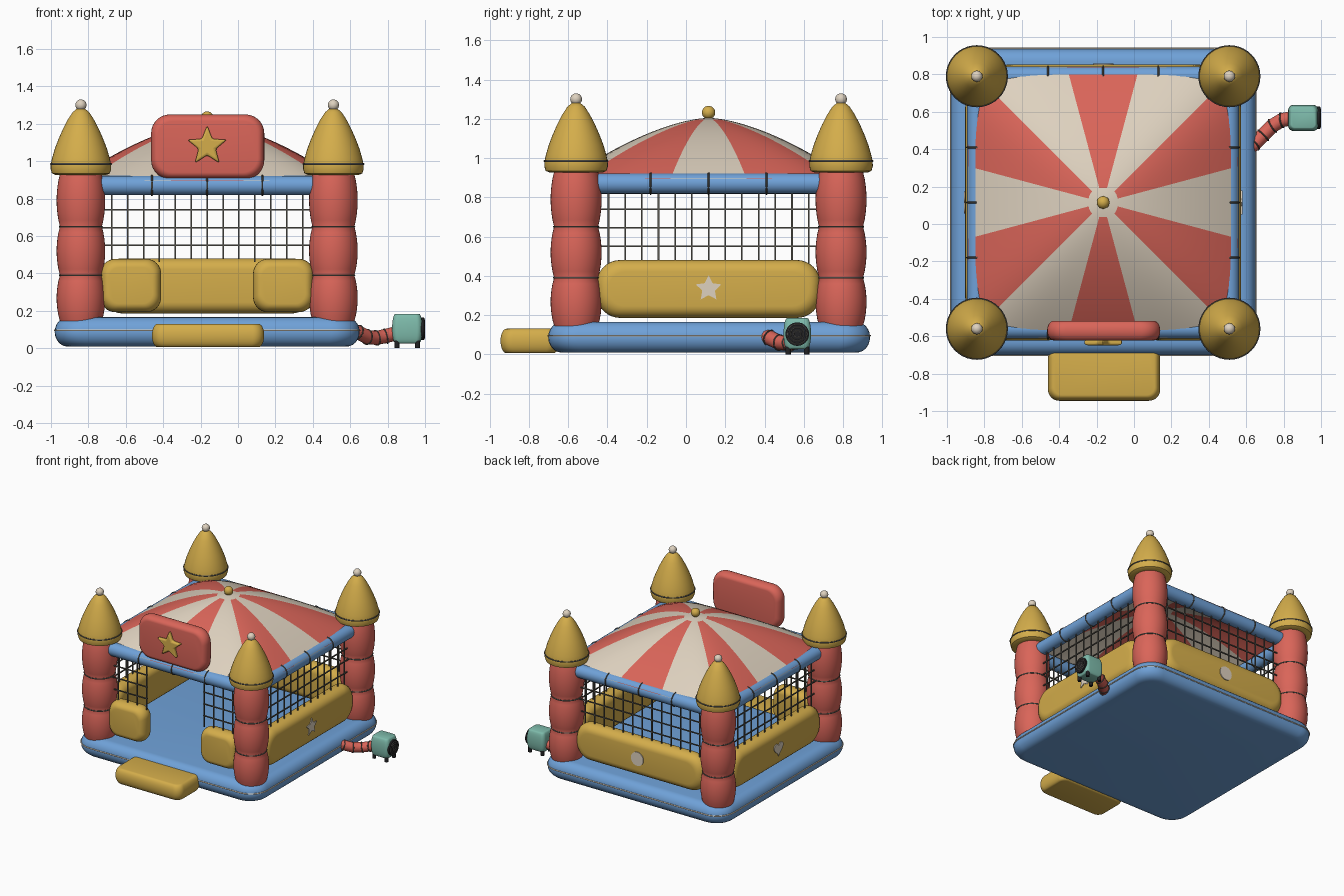
import bpy, bmesh, math
from mathutils import Matrix, Vector

if "Cube" in bpy.data.objects:
    bpy.data.objects.remove(bpy.data.objects["Cube"])

T, R, pi = Matrix.Translation, Matrix.Rotation, math.pi
CX, CY, OFF = -0.165, 0.115, 0.675          # castle centre and tower offset


def mat(name, c):
    m = bpy.data.materials.new(name)
    m.diffuse_color = (*c, 1)
    m.use_nodes = True
    m.node_tree.nodes["Principled BSDF"].inputs["Base Color"].default_value = m.diffuse_color
    return m


RED = mat("coral red", (0.70, 0.13, 0.10))
YEL = mat("golden yellow", (0.66, 0.42, 0.07))
BLUE = mat("sky blue", (0.16, 0.36, 0.69))
CREAM = mat("cream", (0.73, 0.64, 0.52))
TEAL = mat("teal", (0.21, 0.50, 0.41))
DARK = mat("black", (0.015, 0.015, 0.017))
GREY = mat("net grey", (0.10, 0.095, 0.08))


def finish(name, bm, mats, M=None, angle=40):
    if M is not None:
        bm.transform(M)
    bmesh.ops.recalc_face_normals(bm, faces=bm.faces)
    me = bpy.data.meshes.new(name)
    bm.to_mesh(me)
    bm.free()
    me.shade_smooth()
    me.set_sharp_from_angle(angle=math.radians(angle))
    for m in mats if isinstance(mats, list) else [mats]:
        me.materials.append(m)
    ob = bpy.data.objects.new(name, me)
    bpy.context.collection.objects.link(ob)
    return ob


def skin(bm, rings, caps=True, closed=False):
    """Join rings of points into a surface."""
    vs = [[bm.verts.new(p) for p in ring] for ring in rings]
    n = len(vs[0])
    pairs = list(zip(vs, vs[1:])) + ([(vs[-1], vs[0])] if closed else [])
    for a, b in pairs:
        for i in range(n):
            j = (i + 1) % n
            bm.faces.new((a[i], a[j], b[j], b[i]))
    if caps and not closed:
        bm.faces.new(vs[0])
        bm.faces.new(vs[-1])


def rrect(w, h, r, z=0.0, seg=8):
    r = max(min(r, w / 2 - .001, h / 2 - .001), 0.004)
    out = []
    for q, (sx, sy) in enumerate([(1, 1), (-1, 1), (-1, -1), (1, -1)]):
        for i in range(seg + 1):
            a = (q + i / seg) * pi / 2
            out.append(Vector((sx * (w / 2 - r) + r * math.cos(a),
                               sy * (h / 2 - r) + r * math.sin(a), z)))
    return out


def cushion(name, w, h, d, r, e, m, M):
    """Inflated slab: rounded outline w x h, thickness d, edge roundness e."""
    rings = []
    for i in range(13):
        a = (i / 12 - .5) * pi
        ins = e * (1 - math.cos(a))
        rings.append(rrect(w - 2 * ins, h - 2 * ins, r - ins * .5, d / 2 * math.sin(a)))
    bm = bmesh.new()
    skin(bm, rings)
    return finish(name, bm, m, M)


def tube(name, pts, r, m, closed=False, sides=16):
    pts = [Vector(p) for p in pts]
    n, rings = len(pts), []
    for i, p in enumerate(pts):
        a = pts[(i - 1) % n] if closed else pts[max(i - 1, 0)]
        b = pts[(i + 1) % n] if closed else pts[min(i + 1, n - 1)]
        t = (b - a).normalized()
        u = t.cross(Vector((0, 0, 1)) if abs(t.z) < .9 else Vector((1, 0, 0))).normalized()
        v = t.cross(u)
        rings.append([p + r * (math.cos(k * 2 * pi / sides) * u + math.sin(k * 2 * pi / sides) * v)
                      for k in range(sides)])
    bm = bmesh.new()
    skin(bm, rings, closed=closed)
    return finish(name, bm, m)


def ring(name, R0, r, m, M):
    pts = [M @ Vector((R0 * math.cos(i * pi / 20), R0 * math.sin(i * pi / 20), 0)) for i in range(40)]
    return tube(name, pts, r, m, True, 6)


def lathe(name, prof, m, M, n=40):
    bm = bmesh.new()
    skin(bm, [[(r * math.cos(i * 2 * pi / n), r * math.sin(i * 2 * pi / n), z) for i in range(n)]
              for r, z in prof])
    return finish(name, bm, m, M)


def ball(name, r, m, loc):
    bm = bmesh.new()
    bmesh.ops.create_uvsphere(bm, u_segments=20, v_segments=12, radius=r)
    return finish(name, bm, m, T(loc))


def plate(name, pts, d, m, M):
    bm = bmesh.new()
    skin(bm, [[(x, y, z) for x, y in pts] for z in (0, d)])
    return finish(name, bm, m, M, 30)


def side(k, off, z, x=0.0):
    """Upright frame on side k: 0 front, 1 right, 2 back, 3 left."""
    return T((CX, CY, 0)) @ R(k * pi / 2, 4, 'Z') @ T((x, -off, z)) @ R(pi / 2, 4, 'X')


def star(r, ri):
    return [((r, ri)[i % 2] * math.sin(i * pi / 5), (r, ri)[i % 2] * math.cos(i * pi / 5)) for i in range(10)]


SIDES = ["front", "right", "back", "left"]

# inflated base, piping and entrance step
cushion("base", 1.63, 1.64, 0.157, 0.15, 0.07, BLUE, T((CX, CY + .003, 0.087)))
tube("base_piping", [T((CX, CY + .003, 0.095)) @ p for p in rrect(1.63, 1.64, .15)], .005, CREAM, True, 6)
cushion("entrance_step", 0.60, 0.30, 0.125, 0.06, 0.03, YEL, T((CX + .005, -0.795, 0.068)))

# corner towers with pointed caps
tower = [(0.112 + 0.018 * math.sin(pi * i / 8) ** .8 if 0 < i < 8 else 0.112,
          z0 + (z1 - z0) * i / 8)
         for z0, z1 in ((.145, .39), (.39, .65), (.65, .93)) for i in range(0 if z0 < .2 else 1, 9)]
cap = [(.1, .925), (.135, .926), (.155, .935), (.162, .958), (.161, .985), (.153, 1.02), (.140, 1.065),
       (.121, 1.115), (.097, 1.17), (.070, 1.222), (.044, 1.262), (.022, 1.280), (.004, 1.284)]
for sx, sy, nm in ((-1, -1, "front_left"), (1, -1, "front_right"), (-1, 1, "back_left"), (1, 1, "back_right")):
    M = T((CX + sx * OFF, CY + sy * OFF, 0))
    lathe(nm + "_tower", tower, RED, M)
    lathe(nm + "_tower_cap", cap, YEL, M)
    ball(nm + "_finial", .03, CREAM, M @ Vector((0, 0, 1.30)))
    for z, r in ((.39, .113), (.65, .113), (.985, .161)):
        ring(nm + "_seam", r, .005, GREY, M @ T((0, 0, z)))

# beams, straps, wall pads and nets on each side
for k, nm in enumerate(SIDES):
    F = side(k, OFF, .87)
    tube(nm + "_beam", [F @ Vector((x, 0, 0)) for x in (-.62, 0, .62)], .052, BLUE, sides=24)
    for x in (-.295, 0, .295):
        ring(nm + "_strap", .053, .005, GREY, F @ T((x, 0, 0)) @ R(pi / 2, 4, 'Y'))
    if k == 0:
        for s in (-1, 1):
            cushion("front_pad", .325, .285, .135, .08, .045, YEL, side(0, .67, .335, s * .408))
    else:
        cushion(nm + "_pad", 1.14, .295, .135, .12, .06, YEL, side(k, .67, .333))
    bm = bmesh.new()
    spans = [(-.58, -.25), (.25, .58)] if k == 0 else [(-.58, .58)]
    bars = [(i * .085, .65, .008, .38) for i in range(-6, 7) if k or abs(i) > 2]
    bars += [((a + b) / 2, z, b - a, .008) for a, b in spans for z in (.55, .645, .74)]
    for x, z, w, h in bars:
        bmesh.ops.create_cube(bm, size=1, matrix=T((x, z, 0)) @ Matrix.Diagonal((w, h, .008, 1)))
    finish(nm + "_net", bm, GREY, side(k, OFF, 0))

# pad emblems: star, disc and heart
disc = [(.055 * math.cos(i * pi / 16), .055 * math.sin(i * pi / 16)) for i in range(32)]
heart = [(.0036 * 16 * math.sin(t) ** 3,
          .0036 * (13 * math.cos(t) - 5 * math.cos(2 * t) - 2 * math.cos(3 * t) - math.cos(4 * t)))
         for t in (i * pi / 16 for i in range(32))]
for k, shape in ((1, star(.068, .034)), (2, disc), (3, heart)):
    plate(SIDES[k] + "_emblem", shape, .009, CREAM, side(k, .735, .335))

# striped canopy: twelve sectors with a plain crown
bm = bmesh.new()
N, rings = 96, []
for j in range(21):
    t = .01 + .99 * j / 20
    row = []
    for i in range(N):
        a = i * 2 * pi / N
        c, s = math.cos(a), math.sin(a)
        p = 2 + 4 * t                       # round at the crown, square at the rim
        rad = .722 * t / (abs(c) ** p + abs(s) ** p) ** (1 / p)
        row.append((rad * c, rad * s, .895 + .31 * (1 - t ** 1.6)))
    rings.append(row)
skin(bm, rings, caps=False)
bm.faces.new(bm.verts[:N] if bm.verts.ensure_lookup_table() is None else [])
for f in bm.faces:
    q = f.calc_center_median()
    sector = int(((math.degrees(math.atan2(q.y, q.x)) + 15) % 360) // 30)
    f.material_index = 1 if sector % 2 and q.xy.length > .085 else 0
canopy = finish("canopy", bm, [CREAM, RED], T((CX, CY, 0)), 60)
sol = canopy.modifiers.new("thickness", 'SOLIDIFY')
sol.thickness = .01
ball("canopy_finial", .034, YEL, (CX, CY, 1.232))

# entrance sign with puffy star
cushion("sign", .605, .345, .105, .10, .035, RED, side(0, .685, 1.077, .003))
st = plate("sign_star", star(.112, .048), .035, YEL, side(0, .73, 1.08))
bev = st.modifiers.new("round", 'BEVEL')
bev.width, bev.segments = .012, 3

# blower with hose, fan grille and feet
hose = [(.58, .38, .10), (.64, .425, .085), (.69, .475, .06), (.74, .525, .055), (.79, .555, .065), (.85, .567, .08)]
tube("hose", hose, .038, RED)
for a, b in zip(hose[1:], hose[2:]):
    d = Vector(b) - Vector(a)
    ring("hose_rib", .039, .004, GREY, T(a) @ d.to_track_quat('Z', 'Y').to_matrix().to_4x4())
cushion("blower_body", .162, .14, .158, .03, .018, TEAL, T((.905, .567, .105)))
FM = T((.975, .567, .103)) @ R(pi / 2, 4, 'Y')
lathe("fan_guard", [(.06, 0), (.06, .02), (.054, .022)], DARK, FM, 32)
for r in (.018, .034, .05):
    ring("fan_ring", r, .003, GREY, FM @ T((0, 0, .021)))
for x in (.85, .96):
    for y in (.52, .614):
        lathe("blower_foot", [(.014, 0), (.014, .04)], DARK, T((x, y, 0)), 12)
